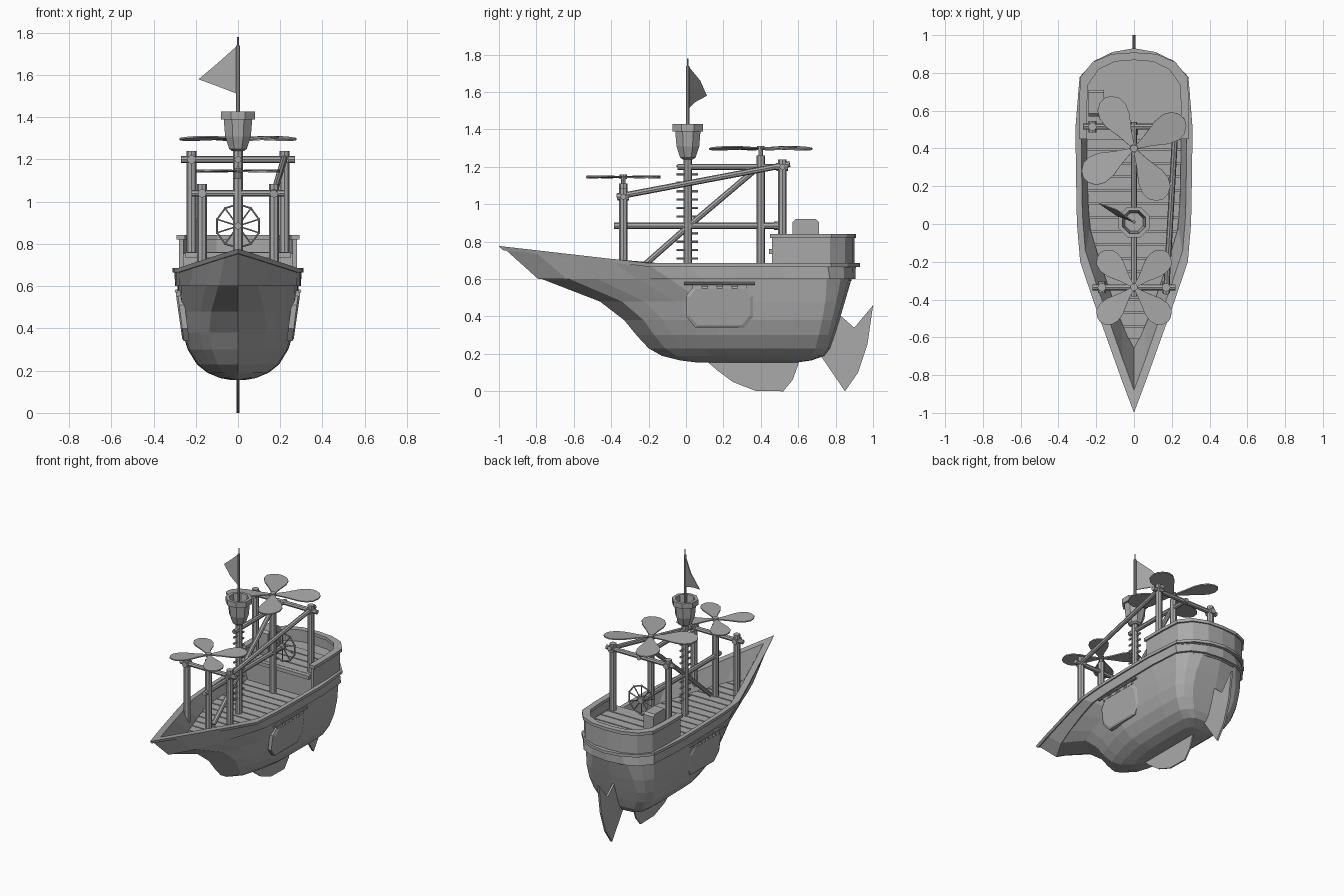
import bpy, bmesh, math
from mathutils import Vector, Matrix

if "Cube" in bpy.data.objects:
    bpy.data.objects.remove(bpy.data.objects["Cube"])

grey = bpy.data.materials.new("weathered grey")
grey.diffuse_color = (0.4, 0.4, 0.4, 1)
grey.use_nodes = True
grey.node_tree.nodes["Principled BSDF"].inputs["Base Color"].default_value = grey.diffuse_color


def finish(name, bm):
    bmesh.ops.recalc_face_normals(bm, faces=bm.faces)
    me = bpy.data.meshes.new(name)
    bm.to_mesh(me)
    bm.free()
    me.materials.append(grey)
    ob = bpy.data.objects.new(name, me)
    bpy.context.collection.objects.link(ob)
    return ob


def loft(name, rings, cap0=True, cap1=True):
    bm = bmesh.new()
    vs = [[bm.verts.new(p) for p in r] for r in rings]
    n = len(vs[0])
    for a, b in zip(vs, vs[1:]):
        for i in range(n):
            j = (i + 1) % n
            bm.faces.new((a[i], a[j], b[j], b[i]))
    if cap0:
        bm.faces.new(vs[0][::-1])
    if cap1:
        bm.faces.new(vs[-1])
    return finish(name, bm)


def prism(name, pts, d0, d1, axis='z'):
    put = (lambda a, b, d: (a, b, d)) if axis == 'z' else (lambda a, b, d: (d, a, b))
    return loft(name, [[put(a, b, d) for a, b in pts] for d in (d0, d1)])


def box(name, x0, x1, y0, y1, z0, z1):
    return prism(name, [(x0, y0), (x1, y0), (x1, y1), (x0, y1)], z0, z1)


def beam(name, a, b, r, sides=8):
    a, b = Vector(a), Vector(b)
    rot = (b - a).to_track_quat('Z', 'Y')
    circ = [rot @ Vector((r * math.cos(k * math.tau / sides), r * math.sin(k * math.tau / sides), 0))
            for k in range(sides)]
    return loft(name, [[a + c for c in circ], [b + c for c in circ]])


def lathe(name, prof, loc, sides=8):
    return loft(name, [[(loc[0] + r * math.cos((k + .5) * math.tau / sides),
                         loc[1] + r * math.sin((k + .5) * math.tau / sides), z)
                        for k in range(sides)] for r, z in prof])


# Plan shape of the ship: fraction of length -> fraction of half width
PLAN = [(0, 0), (.09, .21), (.18, .41), (.31, .7), (.415, .92), (.52, .975), (.65, .99),
        (.78, 1), (.92, .93), (.965, .68), (.99, .36), (1, 0)]


def half(t):
    for (a, u), (b, v) in zip(PLAN, PLAN[1:]):
        if t <= b:
            return u + (v - u) * (t - a) / (b - a)
    return 0


def ring(z, y0, y1, w, p=1, sheer=False):
    side = [(w * f ** p if f else 0, y0 + (y1 - y0) * t) for t, f in PLAN]
    pts = side + [(-x, y) for x, y in side[-2:0:-1]]
    return [(x, y, z + (.115 * max(0, -.2 - y) if sheer else 0)) for x, y in pts]


# Hull: keel up to the gunwale, over the lip and down inside to the deck
loft("hull", [
    ring(.155, .05, .60, .03, .5), ring(.165, -.03, .67, .085, .5),
    ring(.19, -.13, .74, .145, .45), ring(.23, -.2, .77, .195, .45),
    ring(.30, -.265, .795, .238, .42), ring(.38, -.33, .82, .263, .42),
    ring(.48, -.46, .85, .277, .5), ring(.60, -.77, .885, .287, .72),
    ring(.60, -.79, .905, .298, .77), ring(.665, -.96, .908, .301, .98, True),
    ring(.665, -.98, .93, .31, 1, True), ring(.685, -1, .93, .31, 1, True),
    ring(.685, -.88, .90, .28, 1, True), ring(.585, -.66, .87, .25, .85)])

# Main deck planks, laid across the ship
step = .072
for k in range(15):
    y = -.61 + k * step
    w0, w1 = [.25 * half((v + .66) / 1.53) ** .85 for v in (y, y + step - .008)]
    prism("deck_plank", [(-w0, y), (w0, y), (w1, y + step - .008), (-w1, y + step - .008)], .583, .597)

# Quarterdeck: floor, planks, U-shaped wall and cap rail
def u_shape(y0, y1, w):
    right = [(w, y0), (w, .62), (w * .97, y1 - .13), (w * .75, y1 - .05), (w * .4, y1 - .008)]
    return right + [(0, y1)] + [(-x, y) for x, y in right[::-1]]


prism("quarterdeck", u_shape(.47, .885, .27), .59, .755)
for k in range(4):
    box("quarterdeck_plank", -.245, .245, .475 + k * .075, .542 + k * .075, .754, .762)
prism("quarterdeck_wall", u_shape(.46, .9, .28) + u_shape(.46, .875, .257)[::-1], .66, .82)
prism("quarterdeck_cap", u_shape(.45, .908, .292) + u_shape(.45, .868, .25)[::-1], .82, .842)
box("quarterdeck_step", -.25, .25, .445, .475, .735, .76)

# Narrow storage chest with chamfered lid
prism("chest", [(.57, .76), (.57, .905), (.585, .92), (.695, .92), (.71, .905), (.71, .76)],
      -.24, -.16, 'x')

# Keel fin and rudder
prism("keel_fin", [(.1, .17), (.17, .11), (.25, .05), (.37, .003), (.52, 0), (.57, .06), (.61, .17)],
      -.005, .005, 'x')
prism("rudder", [(.72, .19), (.85, 0), (.92, .1), (.97, .25), (1, .46), (.9, .34), (.82, .41), (.78, .3)],
      -.007, .007, 'x')

# Side hatches with hinge bars, leaning with the hull
oct_shape = [(.0, .4), (.05, .34), (.31, .34), (.36, .4), (.36, .51), (.32, .56), (.04, .56), (.0, .51)]
for s in (1, -1):
    rings = []
    for x, k in ((.23, 1), (.256, 1), (.264, .9)):
        rings.append([(s * (x + .13 * (z - .34)), .18 + (y - .18) * k, .45 + (z - .45) * k)
                      for y, z in oct_shape])
    loft("side_hatch", rings)
    beam("hatch_hinge", (s * .292, -.01, .577), (s * .292, .37, .577), .008)
    for y in (.06, .14, .22, .3):
        box("hinge_strap", s * .28 - .013, s * .28 + .013, y - .025, y + .025, .55, .58)

# Mast, ladder rungs, crow's nest, flagpole and flag
beam("mast", (0, .01, .59), (0, .01, 1.27), .023)
for k in range(12):
    z = .71 + k * .045
    beam("ladder_rung", (0, -.05, z), (0, .065, z), .007, 6)
lathe("crows_nest", [(.03, 1.24), (.045, 1.25), (.066, 1.31), (.073, 1.39), (.088, 1.39),
                     (.088, 1.428), (.066, 1.428), (.052, 1.31)], (0, .01))
beam("flagpole", (0, .01, 1.3), (0, .01, 1.74), .009)
beam("flagpole_tip", (0, .01, 1.74), (0, .01, 1.78), .004)
flag = [(0, .01, 1.51), (-.09, .045, 1.545), (-.185, .11, 1.58), (-.09, .075, 1.66), (0, .01, 1.74)]
loft("flag", [[(x + d, y + d, z) for x, y, z in flag] for d in (-.002, .002)])

# Rotor frames: posts, cross beams and centre posts
for y, x, top, cross, hub, base in ((-.335, .17, 1.085, 1.04, 1.14, .62), (.515, .22, 1.24, 1.2, 1.29, .75)):
    yc = y if y < 0 else .4
    for s in (1, -1):
        beam("frame_post", (s * x, y, base), (s * x, y, top), .023)
        beam("beam_joint", (s * x, y - .03, cross), (s * x, y + .03, cross), .021)
    beam("cross_beam", (-x - .05, y, cross), (x + .05, y, cross), .016)
    beam("rotor_post", (0, yc, .59), (0, yc, hub - .03), .023)
    beam("rotor_shaft", (0, yc, hub - .03), (0, yc, hub + .015), .012)

# Fore-and-aft beams and braces
beam("lower_long_beam", (0, -.385, .885), (0, .48, .885), .017)
beam("upper_long_beam", (0, -.045, 1.2), (0, .54, 1.2), .016)
beam("side_long_beam", (.17, -.37, 1.04), (.222, .555, 1.215), .016)
beam("lower_brace", (0, -.28, .625), (0, .01, .88), .016)
beam("upper_brace", (0, .01, .88), (0, .4, 1.21), .016)

# Rotors with four petal blades
petal = [(.02, .012), (.09, .036), (.17, .071), (.225, .08), (.27, .068), (.3, .035)]
petal = petal + [(.31, 0)] + [(a, -b) for a, b in petal[::-1]]
for y, z, size, turn, tilt in ((-.335, 1.146, .83, 45, 3), (.4, 1.3, 1, 30, 6)):
    for k in range(4):
        blade = prism("rotor_blade", [(a * size, b * size) for a, b in petal], -.004, .004)
        blade.data.transform(Matrix.Translation((0, y, z))
                             @ Matrix.Rotation(math.radians(turn + 90 * k), 4, 'Z')
                             @ Matrix.Rotation(math.radians(tilt), 4, 'X'))
    beam("rotor_hub", (0, y, z - .01), (0, y, z + .012), .02)

# Steering wheel: ten-sided rim, spokes and hub
def on_wheel(r, k):
    a = (k + .5) * math.tau / 10
    return (r * math.cos(a), .505, .885 + r * math.sin(a))


for k in range(10):
    beam("wheel_rim", on_wheel(.104, k), on_wheel(.104, k + 1), .005, 6)
    beam("wheel_spoke", on_wheel(0, k), on_wheel(.11, k), .004, 6)
beam("wheel_hub", (0, .47, .885), (0, .52, .885), .022)
